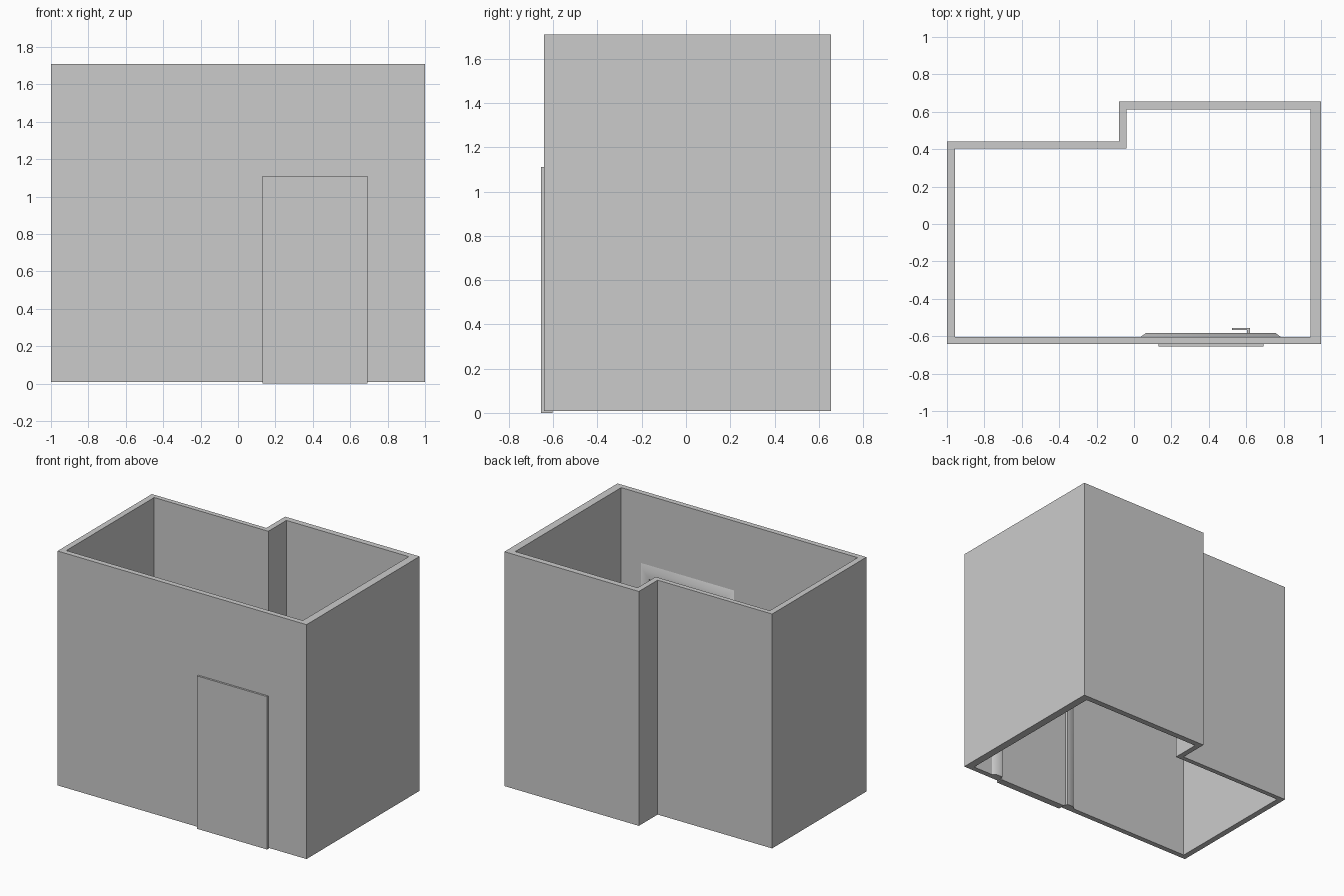
import bpy, bmesh, math

if "Cube" in bpy.data.objects:
    bpy.data.objects.remove(bpy.data.objects["Cube"])

Z0, Z1 = 0.008, 1.71           # wall bottom and top
XL, XR, DT = 0.115, 0.705, 1.115  # door opening


def make(name, loops, closed=True, caps=False):
    """Skin a list of equal-length point loops into one mesh object."""
    bm = bmesh.new()
    rows = [[bm.verts.new(p) for p in lp] for lp in loops]
    n = len(rows[0])
    pairs = list(zip(rows, rows[1:]))
    if closed:
        pairs.append((rows[-1], rows[0]))
    for a, b in pairs:
        for i in range(n):
            bm.faces.new((a[i], a[(i + 1) % n], b[(i + 1) % n], b[i]))
    if caps:
        bm.faces.new(rows[0])
        bm.faces.new(rows[-1])
    bmesh.ops.recalc_face_normals(bm, faces=bm.faces)
    me = bpy.data.meshes.new(name)
    bm.to_mesh(me)
    bm.free()
    ob = bpy.data.objects.new(name, me)
    bpy.context.collection.objects.link(ob)
    return ob


def box(name, x0, x1, y0, y1, z0, z1):
    ring = [(x0, y0), (x1, y0), (x1, y1), (x0, y1)]
    return make(name, [[(x, y, z) for x, y in ring] for z in (z0, z1)], False, True)


# Room walls: outer and inner outlines of the stepped plan
outer = [(-1, -.642), (1, -.642), (1, .655), (-.08, .655), (-.08, .44), (-1, .44)]
inner = [(-.957, -.603), (.943, -.603), (.943, .612), (-.04, .612), (-.04, .405), (-.957, .405)]
walls = make("room_walls", [[(x, y, z) for x, y in o] for o, z in
                            ((outer, Z0), (outer, Z1), (inner, Z1), (inner, Z0))])

# Door opening
cutter = box("opening_cutter", XL, XR, -.7, -.56, -.1, DT)
cutter.hide_render = True
cutter.hide_viewport = True
cut = walls.modifiers.new("opening", 'BOOLEAN')
cut.operation = 'DIFFERENCE'
cut.solver = 'EXACT'
cut.object = cutter

# Door leaf, standing slightly proud of the wall
box("door", .13, .692, -.655, -.603, 0, 1.11)

# Jambs filling the gap beside the door
for side, a, b in (("left", XL, .13), ("right", .692, XR)):
    box("jamb_" + side, a, b, -.641, -.603, Z0, DT)
box("jamb_top", .13, .692, -.641, -.603, 1.11, DT)

# Inner architrave: profile (outward offset, depth) mitred around the opening
profile = [(0, 0), (0, .022), (.05, .022), (.08, 0)]
corners = [(XL, Z0, -1, 0), (XL, DT, -1, 1.15), (XR, DT, 1, 1.15), (XR, Z0, 1, 0)]
trim = make("inner_architrave",
            [[(x + u * dx, -.604 + d, z + u * dz) for u, d in profile]
             for x, z, dx, dz in corners], False, True)
bpy.context.view_layer.objects.active = trim
trim.select_set(True)
bpy.ops.object.shade_smooth_by_angle(angle=math.radians(50))
trim.select_set(False)

# Lever handle on the inside
box("handle_plate", .595, .63, -.604, -.598, .48, .62)
box("handle_spindle", .603, .62, -.6, -.557, .545, .562)
box("handle_lever", .525, .62, -.568, -.555, .545, .562)
